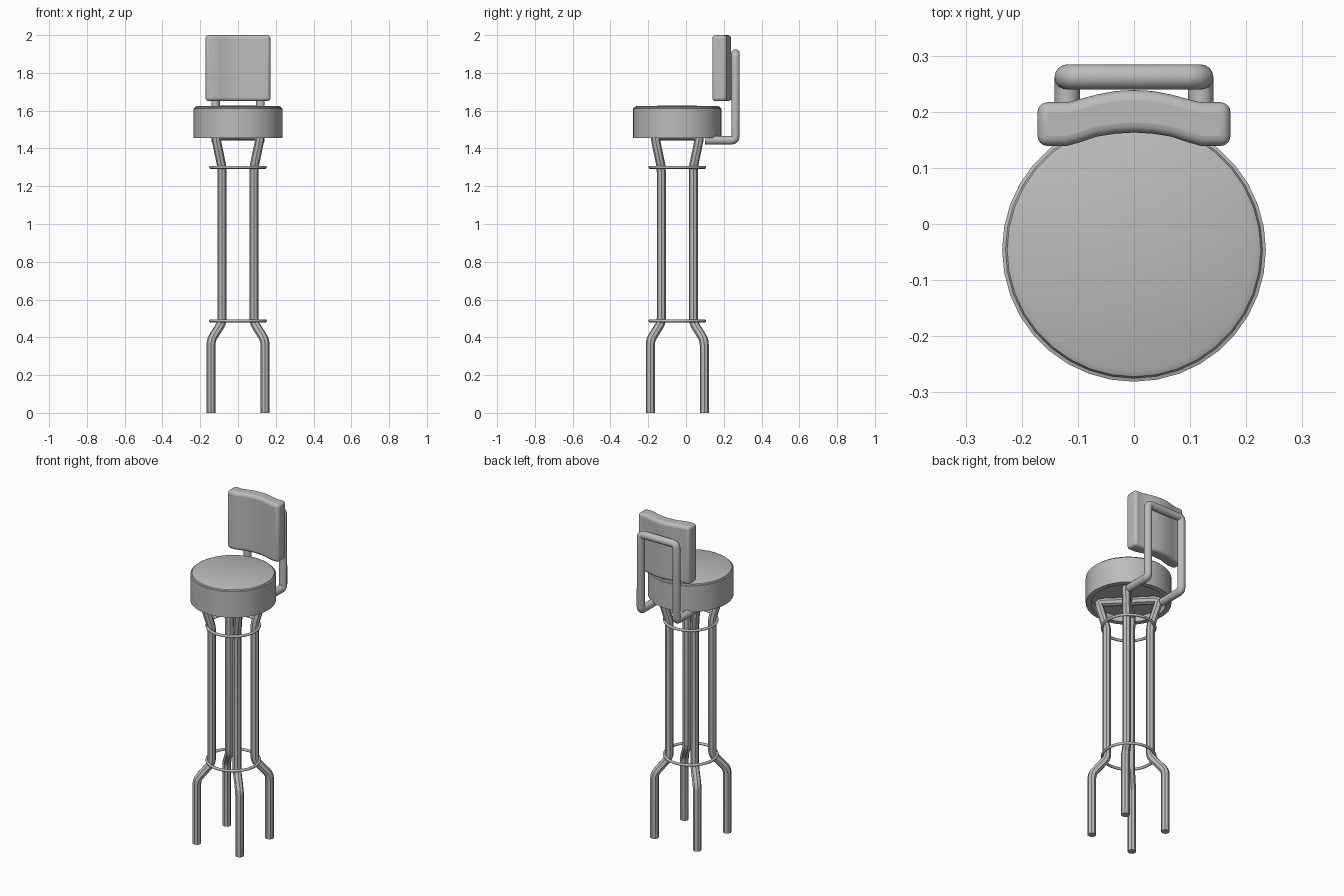
import bpy, bmesh, math
from mathutils import Vector

if "Cube" in bpy.data.objects:
    bpy.data.objects.remove(bpy.data.objects["Cube"], do_unlink=True)

SEAT_Y = -0.046

grey = bpy.data.materials.new("plain grey")
grey.use_nodes = True
colour = (0.5, 0.5, 0.5, 1)
grey.diffuse_color = colour
bsdf = next(n for n in grey.node_tree.nodes if n.type == 'BSDF_PRINCIPLED')
bsdf.inputs["Base Color"].default_value = colour


def finish(obj, angle=35):
    obj.data.materials.clear()
    obj.data.materials.append(grey)
    bpy.ops.object.select_all(action='DESELECT')
    obj.select_set(True)
    bpy.context.view_layer.objects.active = obj
    bpy.ops.object.shade_smooth_by_angle(angle=math.radians(angle))
    return obj


def mesh_object(name, bm):
    bmesh.ops.recalc_face_normals(bm, faces=bm.faces)
    mesh = bpy.data.meshes.new(name)
    bm.to_mesh(mesh)
    bm.free()
    obj = bpy.data.objects.new(name, mesh)
    bpy.context.collection.objects.link(obj)
    return obj


def tube(name, points, radius, resolution):
    """Round bar swept along a path, turned into a mesh."""
    curve = bpy.data.curves.new(name, 'CURVE')
    curve.dimensions = '3D'
    curve.bevel_depth = radius
    curve.bevel_resolution = resolution
    curve.use_fill_caps = True
    spline = curve.splines.new('POLY')
    spline.points.add(len(points) - 1)
    for p, co in zip(spline.points, points):
        p.co = (*co, 1)
    obj = bpy.data.objects.new(name, curve)
    bpy.context.collection.objects.link(obj)
    bpy.ops.object.select_all(action='DESELECT')
    obj.select_set(True)
    bpy.context.view_layer.objects.active = obj
    bpy.ops.object.convert(target='MESH')
    return finish(bpy.context.view_layer.objects.active)


def soften(points, cut):
    """Replace each inner corner by a short rounded bend."""
    pts = [Vector(p) for p in points]
    out = [pts[0]]
    for a, b, c in zip(pts, pts[1:], pts[2:]):
        s, e = b + (a - b).normalized() * cut, b + (c - b).normalized() * cut
        for t in (0, 0.33, 0.67, 1):
            out.append(s * (1 - t) ** 2 + b * 2 * t * (1 - t) + e * t * t)
    return out + [pts[-1]]


# Seat: turned profile with a soft top edge and a recessed underside
profile = [(0, 1.49), (0.205, 1.49), (0.205, 1.455), (0.235, 1.455),
           (0.235, 1.612), (0.229, 1.614), (0.226, 1.62), (0.215, 1.625), (0, 1.627)]
bm = bmesh.new()
verts = [bm.verts.new((r, 0, z)) for r, z in profile]
edges = [bm.edges.new(pair) for pair in zip(verts, verts[1:])]
bmesh.ops.spin(bm, geom=verts + edges, cent=(0, 0, 0), axis=(0, 0, 1),
               angle=math.tau, steps=36)
bmesh.ops.remove_doubles(bm, verts=bm.verts, dist=0.0005)
seat = mesh_object("seat", bm)
seat.location.y = SEAT_Y
finish(seat)

# Legs: two bent bars that cross under the seat
half = [(0.202, 0), (0.202, 0.385), (0.12, 0.477), (0.12, 1.30), (0.169, 1.467)]
d = math.sqrt(0.5)
for name, side in (("leg_bar_a", 1), ("leg_bar_b", -1)):
    path = [(r * d, r * d * side + SEAT_Y, z) for r, z in half]
    path += [(-r * d, -r * d * side + SEAT_Y, z) for r, z in reversed(half)]
    tube(name, soften(path, 0.025), 0.024, 2)

# Thin rings around the legs
for name, z in (("lower_ring", 0.487), ("upper_ring", 1.30)):
    bpy.ops.mesh.primitive_torus_add(location=(0, SEAT_Y, z), major_radius=0.145,
                                     minor_radius=0.008, major_segments=36, minor_segments=8)
    ring = bpy.context.object
    ring.name = name
    finish(ring, 50)

# Back frame: one bent tube from under the seat
side = [(0.119, 0.1, 1.443), (0.119, 0.262, 1.443), (0.119, 0.262, 1.903)]
path = side + [(-x, y, z) for x, y, z in reversed(side)]
tube("back_frame", soften(path, 0.022), 0.0225, 6)

# Backrest: bowed slab with softened edges
front = [(0.172, 0.139), (0.12, 0.139), (0.095, 0.146), (0.065, 0.156), (0.033, 0.161), (0, 0.163)]
back = [(0, 0.239), (0.033, 0.237), (0.065, 0.231), (0.095, 0.223), (0.118, 0.217), (0.172, 0.217)]
right = front + back
outline = right + [(-x, y) for x, y in reversed(right) if x > 0]
# keep the loop in order: right front, right back, left back, left front
left_back = [(-x, y) for x, y in back[1:]]
left_front = [(-x, y) for x, y in front[:-1]]
outline = front[::-1] + back[::-1] + left_back + left_front
bm = bmesh.new()
base = bm.faces.new([bm.verts.new((x, y, 1.65)) for x, y in outline])
top = bmesh.ops.extrude_face_region(bm, geom=[base])
bmesh.ops.translate(bm, vec=(0, 0, 0.35), verts=[v for v in top["geom"] if isinstance(v, bmesh.types.BMVert)])
backrest = mesh_object("backrest", bm)
bevel = backrest.modifiers.new("soft edges", 'BEVEL')
bevel.width = 0.018
bevel.segments = 4
bevel.limit_method = 'ANGLE'
bevel.angle_limit = math.radians(50)
finish(backrest)
